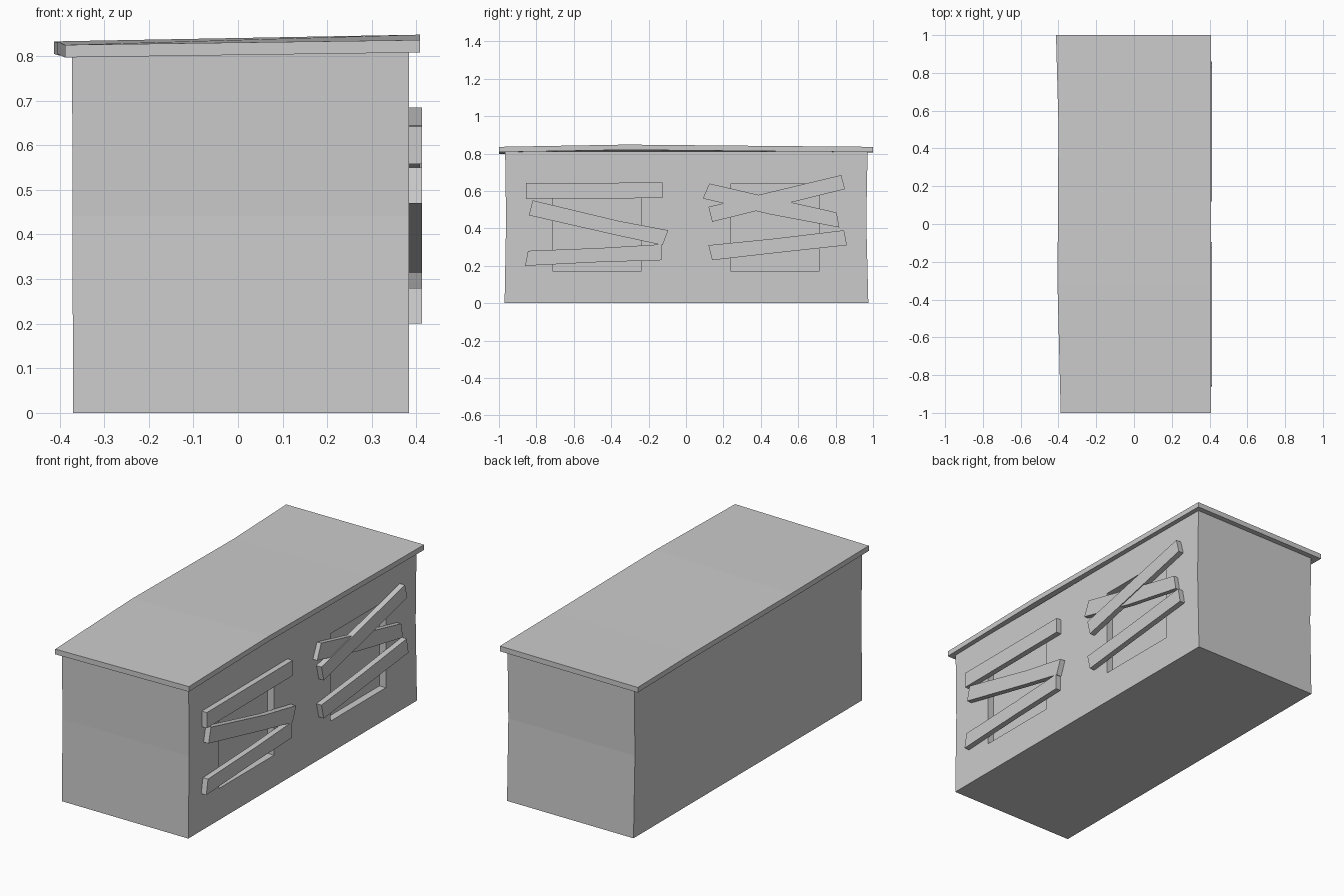
import bpy
import bmesh

default = bpy.data.objects.get("Cube")
if default:
    bpy.data.objects.remove(default, do_unlink=True)

grey = bpy.data.materials.new("weathered grey")
grey.use_nodes = True
COLOUR = (0.6, 0.6, 0.6, 1)
grey.diffuse_color = COLOUR
grey.node_tree.nodes["Principled BSDF"].inputs["Base Color"].default_value = COLOUR


def loft(name, rings):
    """Join equal-sided rings of points into a closed solid."""
    bm = bmesh.new()
    loops = [[bm.verts.new(p) for p in ring] for ring in rings]
    count = len(loops[0])
    for a, b in zip(loops, loops[1:]):
        for i in range(count):
            j = (i + 1) % count
            bm.faces.new((a[i], a[j], b[j], b[i]))
    bm.faces.new(loops[0])
    bm.faces.new(loops[-1])
    bmesh.ops.recalc_face_normals(bm, faces=bm.faces)
    mesh = bpy.data.meshes.new(name)
    bm.to_mesh(mesh)
    bm.free()
    mesh.materials.append(grey)
    obj = bpy.data.objects.new(name, mesh)
    bpy.context.collection.objects.link(obj)
    return obj


def rectangle(x0, x1, y0, y1, z):
    return [(x0, y0, z), (x1, y0, z), (x1, y1, z), (x0, y1, z)]


# Walls, pinched slightly at mid height
walls = loft("walls", [
    rectangle(-0.37, 0.383, -0.97, 0.975, 0),
    rectangle(-0.371, 0.383, -0.962, 0.964, 0.44),
    rectangle(-0.372, 0.383, -0.967, 0.971, 0.812),
])

# Window recesses, cut into the left wall
for side in (-1, 1):
    y0, y1 = sorted((side * 0.24, side * 0.71))
    cutter = loft("window_cutter", [
        rectangle(0.345, 0.45, y0, y1, 0.17),
        rectangle(0.345, 0.45, y0, y1, 0.64),
    ])
    cutter.hide_render = True
    cut = walls.modifiers.new("window", 'BOOLEAN')
    cut.operation = 'DIFFERENCE'
    cut.solver = 'EXACT'
    cut.object = cutter
    bpy.context.view_layer.objects.active = walls
    bpy.ops.object.modifier_apply(modifier=cut.name)
    bpy.data.objects.remove(cutter, do_unlink=True)

# Sagging roof slab: y, left edge x, top height at each edge
THICK = 0.028
stations = [
    (-1.0, -0.388, 0.825, 0.836),
    (-0.32, -0.405, 0.833, 0.848),
    (0.53, -0.4, 0.829, 0.84),
    (1.0, -0.413, 0.833, 0.836),
]
loft("roof", [
    [(x, y, za), (0.408, y, zb), (0.408, y, zb - THICK), (x, y, za - THICK)]
    for y, x, za, zb in stations
])

# Crooked boards: (y, z) along the top edge, then along the bottom edge
boards = {
    "front_board_upper": ([(-0.855, 0.642), (-0.125, 0.645)],
                          [(-0.855, 0.558), (-0.125, 0.562)]),
    "front_board_middle": ([(-0.82, 0.55), (-0.36, 0.44), (-0.095, 0.39)],
                           [(-0.84, 0.47), (-0.38, 0.365), (-0.125, 0.31)]),
    "front_board_lower": ([(-0.845, 0.28), (-0.46, 0.295), (-0.13, 0.315)],
                          [(-0.86, 0.2), (-0.46, 0.22), (-0.13, 0.23)]),
    "back_board_under": ([(0.125, 0.64), (0.47, 0.56), (0.805, 0.485)],
                         [(0.09, 0.56), (0.45, 0.475), (0.82, 0.405)]),
    "back_board_over": ([(0.12, 0.515), (0.83, 0.685)],
                        [(0.14, 0.435), (0.85, 0.61)]),
    "back_board_lower": ([(0.12, 0.31), (0.47, 0.345), (0.845, 0.39)],
                         [(0.14, 0.23), (0.49, 0.27), (0.86, 0.31)]),
}
for name, (top, bottom) in boards.items():
    outer = 0.408 if name.endswith("under") else 0.413
    loft(name, [
        [(0.382, *t), (outer, *t), (outer, *b), (0.382, *b)]
        for t, b in zip(top, bottom)
    ])
